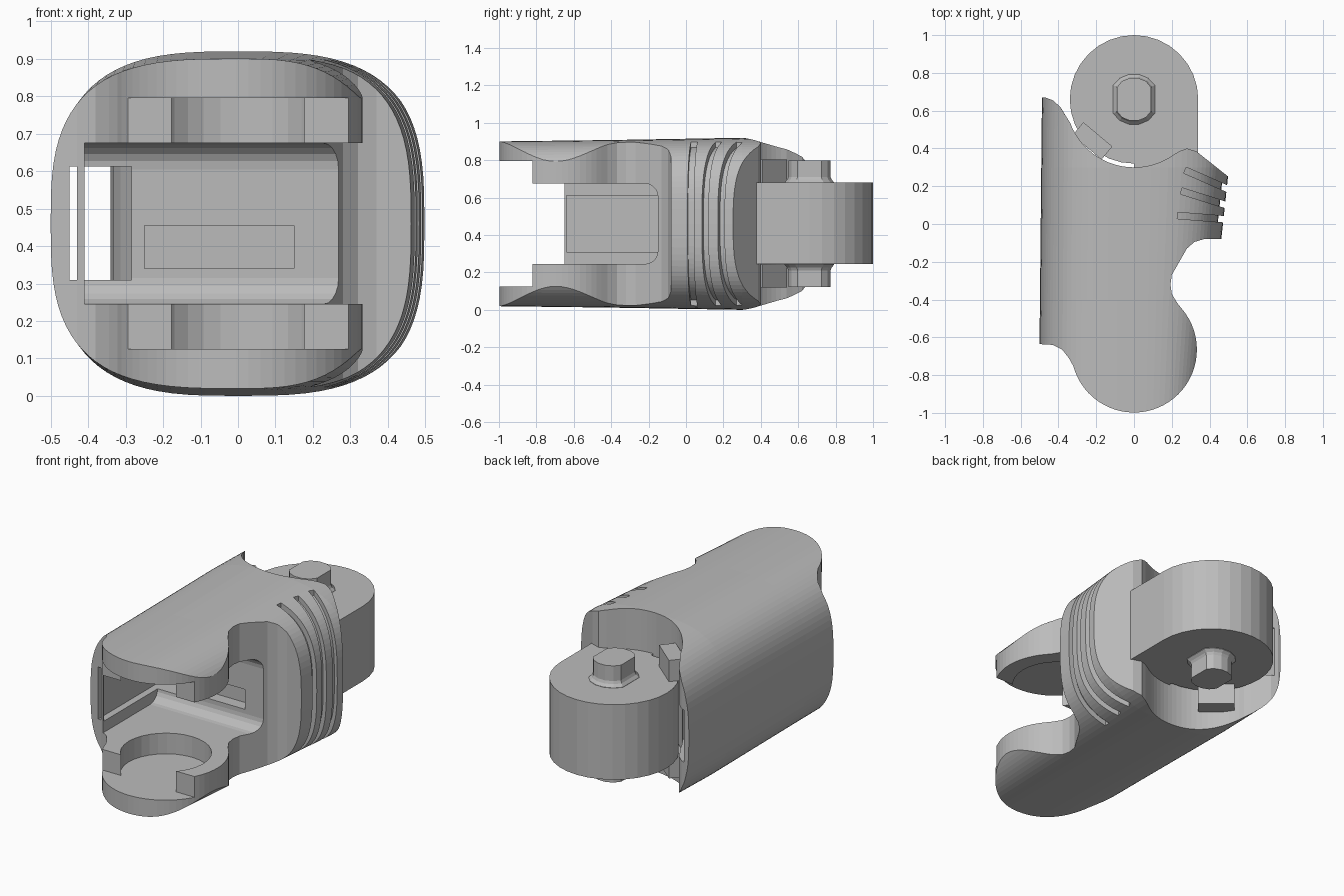
import bpy, bmesh
from math import sin, cos, pi, radians, copysign
from mathutils import Matrix, Vector

if "Cube" in bpy.data.objects:
    bpy.data.objects.remove(bpy.data.objects["Cube"])

grey = bpy.data.materials.new("matte grey")
grey.use_nodes = True
grey.diffuse_color = (0.5, 0.5, 0.5, 1)
grey.node_tree.nodes["Principled BSDF"].inputs["Base Color"].default_value = (0.5, 0.5, 0.5, 1)


def finish(bm, name):
    bmesh.ops.recalc_face_normals(bm, faces=bm.faces)
    mesh = bpy.data.meshes.new(name)
    bm.to_mesh(mesh)
    bm.free()
    mesh.materials.append(grey)
    ob = bpy.data.objects.new(name, mesh)
    bpy.context.scene.collection.objects.link(ob)
    return ob


def prism(name, outline, z0, z1):
    bm = bmesh.new()
    face = bm.faces.new([bm.verts.new((x, y, z0)) for x, y in outline])
    top = bmesh.ops.extrude_face_region(bm, geom=[face])["geom"]
    moved = [v for v in top if isinstance(v, bmesh.types.BMVert)]
    bmesh.ops.translate(bm, verts=moved, vec=(0, 0, z1 - z0))
    return finish(bm, name)


def box(name, lo, hi, turn=0):
    lo, hi = Vector(lo), Vector(hi)
    bm = bmesh.new()
    bmesh.ops.create_cube(bm, size=1)
    bmesh.ops.transform(bm, verts=bm.verts, matrix=Matrix.Translation((lo + hi) / 2)
                        @ Matrix.Rotation(radians(turn), 4, 'Z') @ Matrix.Diagonal((*(hi - lo), 1)))
    return finish(bm, name)


def arc(cx, cy, r, a0, a1, n):
    return [(cx + r * cos(radians(a0 + (a1 - a0) * i / n)),
             cy + r * sin(radians(a0 + (a1 - a0) * i / n))) for i in range(n + 1)]


def disc(name, cy, r, z0, z1, n=32):
    return prism(name, arc(0, cy, r, 0, 360, n)[:-1], z0, z1)


def boolean(ob, other, op='DIFFERENCE'):
    mod = ob.modifiers.new("bool", 'BOOLEAN')
    mod.operation, mod.object, mod.solver = op, other, 'EXACT'
    bpy.context.view_layer.update()
    mesh = bpy.data.meshes.new_from_object(ob.evaluated_get(bpy.context.evaluated_depsgraph_get()))
    ob.modifiers.clear()
    ob.data = mesh
    bpy.data.objects.remove(other)


def shell(name, inset=0.0, n=88):
    """Rounded tube running along y, wider and taller towards the back."""
    bm = bmesh.new()
    rings = []
    for y, right, half in ((-1.05, .36, .44), (-.4, .428, .448), (.3, .503, .46), (.75, .503, .45)):
        ring = []
        for i in range(n):
            c, s = cos(2 * pi * i / n), sin(2 * pi * i / n)
            side = right if c > 0 else .5 - .01 * (y + .6)
            ring.append(bm.verts.new((copysign(abs(c) ** .66, c) * (side - inset), y,
                                      .46 + copysign(abs(s) ** .66, s) * (half - inset))))
        rings.append(ring)
    for a, b in zip(rings, rings[1:]):
        for i in range(n):
            bm.faces.new((a[i], a[(i + 1) % n], b[(i + 1) % n], b[i]))
    bm.faces.new(rings[0])
    bm.faces.new(rings[-1])
    return finish(bm, name)


# Body: rounded tube trimmed to the plan outline
body = shell("link_body")
plan = ([(-.6, .67), (-.47, .67), (-.43, .655), (-.39, .62), (-.36, .57)]
        + arc(0, .66, .36, 200, 305, 22)
        + [(.24, .385), (.28, .4), (.33, .385), (.5, .25), (.47, -.08), (.37, -.08), (.32, -.095),
           (.28, -.13), (.2, -.27), (.193, -.32), (.2, -.37), (.23, -.42)]
        + arc(0, -.665, .333, 40, -165, 36)
        + [(-.345, -.71), (-.38, -.665), (-.43, -.64), (-.6, -.63)])
boolean(body, prism("plan_cutter", plan, -.2, 1.2), 'INTERSECT')

# Joint cavity with rounded inner corners, open to the front and right
cavity = box("cavity_cutter", (-.41, -1.2, .245), (.7, -.15, .675))
bm = bmesh.new()
bm.from_mesh(cavity.data)
corners = [e for e in bm.edges if all(v.co.y > -.2 for v in e.verts)
           and abs(e.verts[0].co.x - e.verts[1].co.x) > .5]
bmesh.ops.bevel(bm, geom=corners, offset=.07, segments=5, profile=.5, affect='EDGES')
bm.to_mesh(cavity.data)
bm.free()
boolean(body, cavity)

# Front fork entry, pin sockets, side tunnel and cord groove
boolean(body, box("entry_cutter", (-.6, -1.2, .125), (.6, -.82, .795)))
boolean(body, disc("socket_cutter", -.66, .24, .125, .795))
boolean(body, box("tunnel_cutter", (-.45, -.64, .31), (-.285, .9, .612)))
boolean(body, box("groove_cutter", (-.25, -.3, .34), (.15, -.08, .455)))

# Shallow grip grooves around the bulge
for x0, y0, x1, y1 in ((.27, .285, .52, .175), (.25, .175, .52, .09), (.23, .045, .52, .022)):
    mid, run = Vector(((x0 + x1) / 2, (y0 + y1) / 2, .46)), Vector((x1 - x0, y1 - y0))
    size = Vector((run.length / 2, .017, .6))
    slot = box("grip_cutter", mid - size, mid + size, math_angle := -run.angle_signed(Vector((1, 0))) * -180 / pi)
    boolean(slot, shell("grip_core", .028))
    boolean(body, slot)

# Rear hinge barrel with its neck
barrel_outline = arc(0, .66, .34, 0, 270, 24) + [(0, .2), (.25, .2), (.34, .36)]
boolean(body, prism("barrel", barrel_outline, .245, .68), 'UNION')

# Hinge pins with flared bases, and rotation stops
for name, sign in (("upper", 1), ("lower", -1)):
    bm = bmesh.new()
    rings = []
    for d, grow in ((.2, .02), (.22, .02), (.235, .006), (.25, 0), (.338, 0)):
        rings.append([bm.verts.new((max(-.09 - grow, min(.09 + grow, x)), y, .4615 + sign * d))
                      for x, y in arc(0, .66, .115 + grow, 11.25, 371.25, 16)[:-1]])
    for a, b in zip(rings, rings[1:]):
        for i in range(16):
            bm.faces.new((a[i], a[(i + 1) % 16], b[(i + 1) % 16], b[i]))
    bm.faces.new(rings[0])
    bm.faces.new(rings[-1])
    finish(bm, name + "_hinge_pin")
    z = .4615 + sign * .28
    box(name + "_rotation_stop", (-.32, .395, z - .062), (-.12, .485, z + .062), -40)
